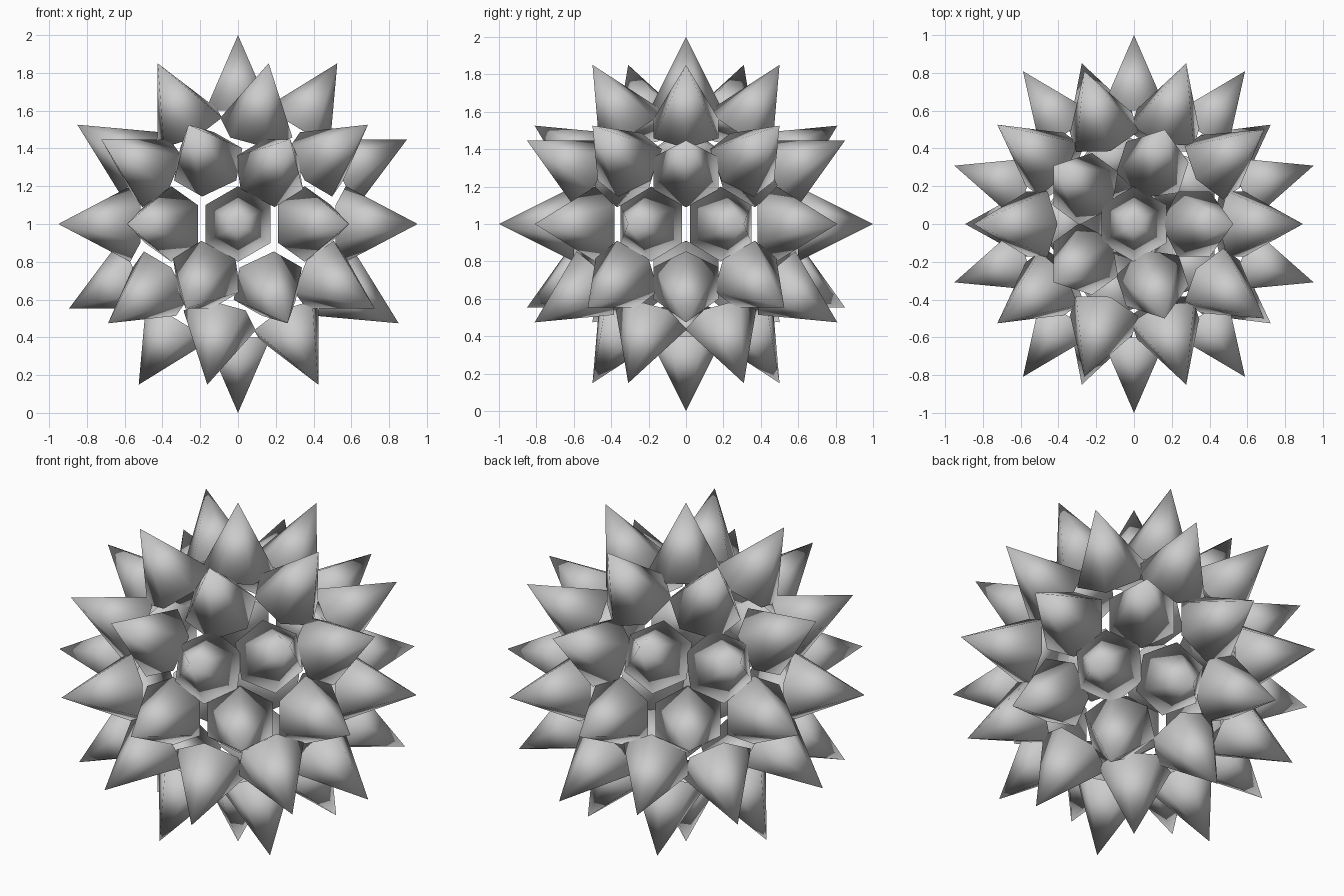
import bpy, bmesh
from mathutils import Matrix, Vector

if "Cube" in bpy.data.objects:
    bpy.data.objects.remove(bpy.data.objects["Cube"])

BASE, TIP, RADIUS = 0.60, 1.0, 0.20
CENTRE = Vector((0, 0, 1))

# One smooth six-sided spike along +Z, shared by every copy
mesh = bpy.data.meshes.new("spike")
bm = bmesh.new()
bmesh.ops.create_cone(bm, cap_ends=True, segments=6, radius1=RADIUS, radius2=0,
                      depth=TIP - BASE,
                      matrix=Matrix.Translation((0, 0, (TIP + BASE) / 2)))
bmesh.ops.remove_doubles(bm, verts=bm.verts, dist=1e-5)
# a hexagon corner must lie on the Y axis
if not any(abs(v.co.x) < 1e-4 and abs(v.co.y) > 0.1 for v in bm.verts):
    bmesh.ops.rotate(bm, verts=bm.verts, matrix=Matrix.Rotation(0.5235988, 3, 'Z'))
for f in bm.faces:
    f.smooth = True
bm.to_mesh(mesh)
bm.free()

# Spike directions: the 42 points of a once-divided icosahedron
ico = bmesh.new()
bmesh.ops.create_icosphere(ico, subdivisions=2, radius=1)
directions = [v.co.normalized() for v in ico.verts]
ico.free()

# Spikes radiating from the centre
for i, d in enumerate(directions):
    if abs(d.z) > 0.999:
        rot = Matrix.Rotation(0 if d.z > 0 else 3.14159265, 4, 'X')
    else:
        rot = d.to_track_quat('Z', 'Y').to_matrix().to_4x4()
    ob = bpy.data.objects.new(f"spike_{i + 1:02d}", mesh)
    ob.matrix_world = Matrix.Translation(CENTRE) @ rot
    bpy.context.collection.objects.link(ob)
